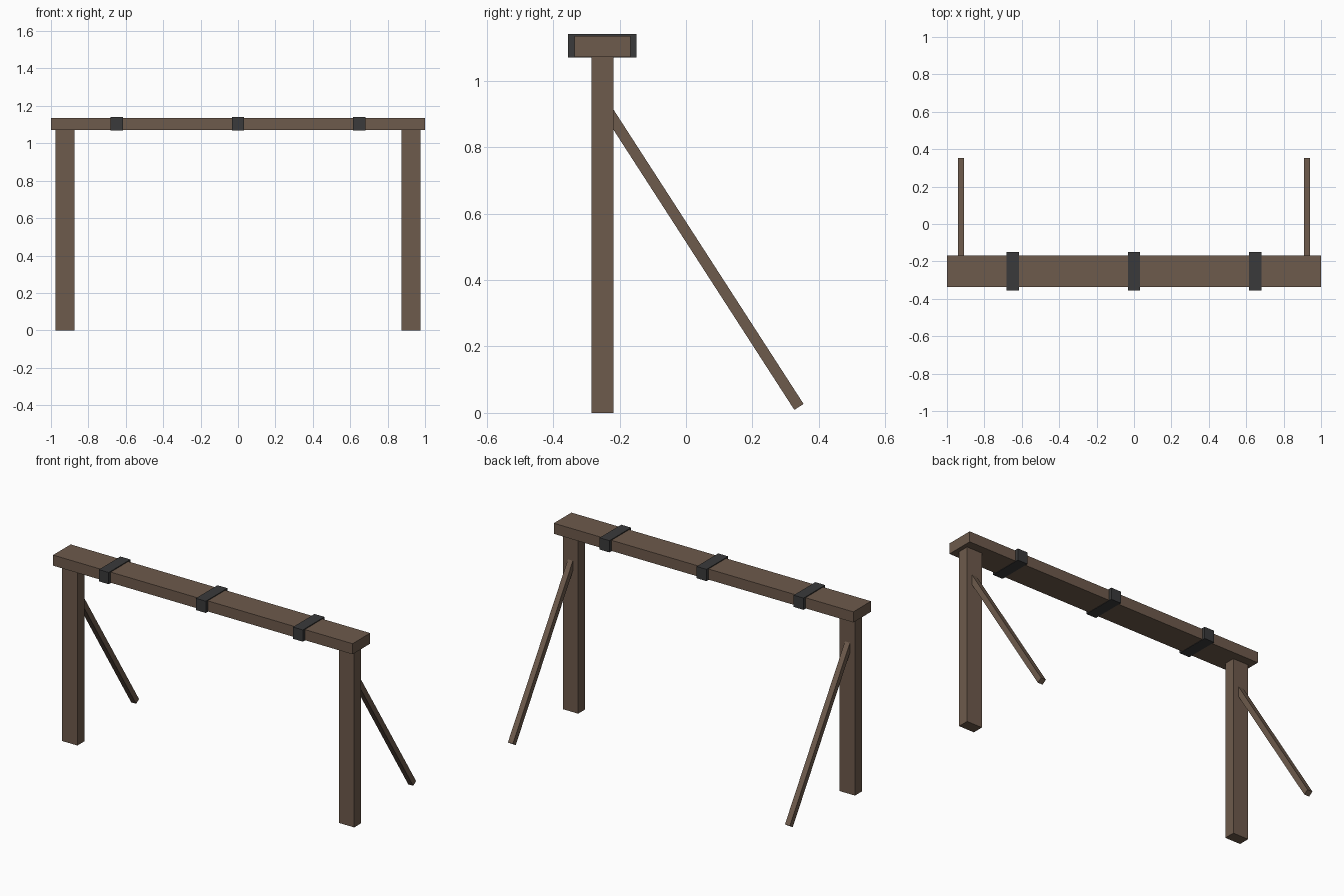
import bpy
import math

if "Cube" in bpy.data.objects:
    bpy.data.objects.remove(bpy.data.objects["Cube"])


def material(name, color):
    m = bpy.data.materials.new(name)
    m.diffuse_color = (*color, 1)
    m.use_nodes = True
    m.node_tree.nodes["Principled BSDF"].inputs["Base Color"].default_value = m.diffuse_color
    return m


wood = material("weathered_wood", (0.155, 0.103, 0.072))
iron = material("dark_iron", (0.042, 0.042, 0.043))


def box(name, center, size, mat, tilt=0.0):
    bpy.ops.mesh.primitive_cube_add(size=1, location=center, rotation=(tilt, 0, 0))
    ob = bpy.context.object
    ob.name = name
    ob.scale = size
    ob.data.materials.append(mat)
    return ob


BEAM_Y = -0.2515

# Top beam
box("top_beam", (0, BEAM_Y, 1.103), (2.0, 0.168, 0.064), wood)

# Iron bands wrapped around the beam
for x, label in ((-0.648, "left"), (0, "middle"), (0.648, "right")):
    box(label + "_band", (x, BEAM_Y, 1.1045), (0.066, 0.206, 0.071), iron)

# Upright posts and the rear braces that lean into them
y0, z0 = BEAM_Y, 0.934
y1, z1 = 0.340, 0.018
length = math.hypot(y1 - y0, z1 - z0)
tilt = math.atan2(y1 - y0, z0 - z1)
for side, label in ((-1, "left"), (1, "right")):
    box(label + "_post", (side * 0.924, BEAM_Y, 0.5355), (0.102, 0.066, 1.071), wood)
    box(label + "_brace", (side * 0.925, (y0 + y1) / 2, (z0 + z1) / 2),
        (0.033, 0.033, length), wood, tilt)
